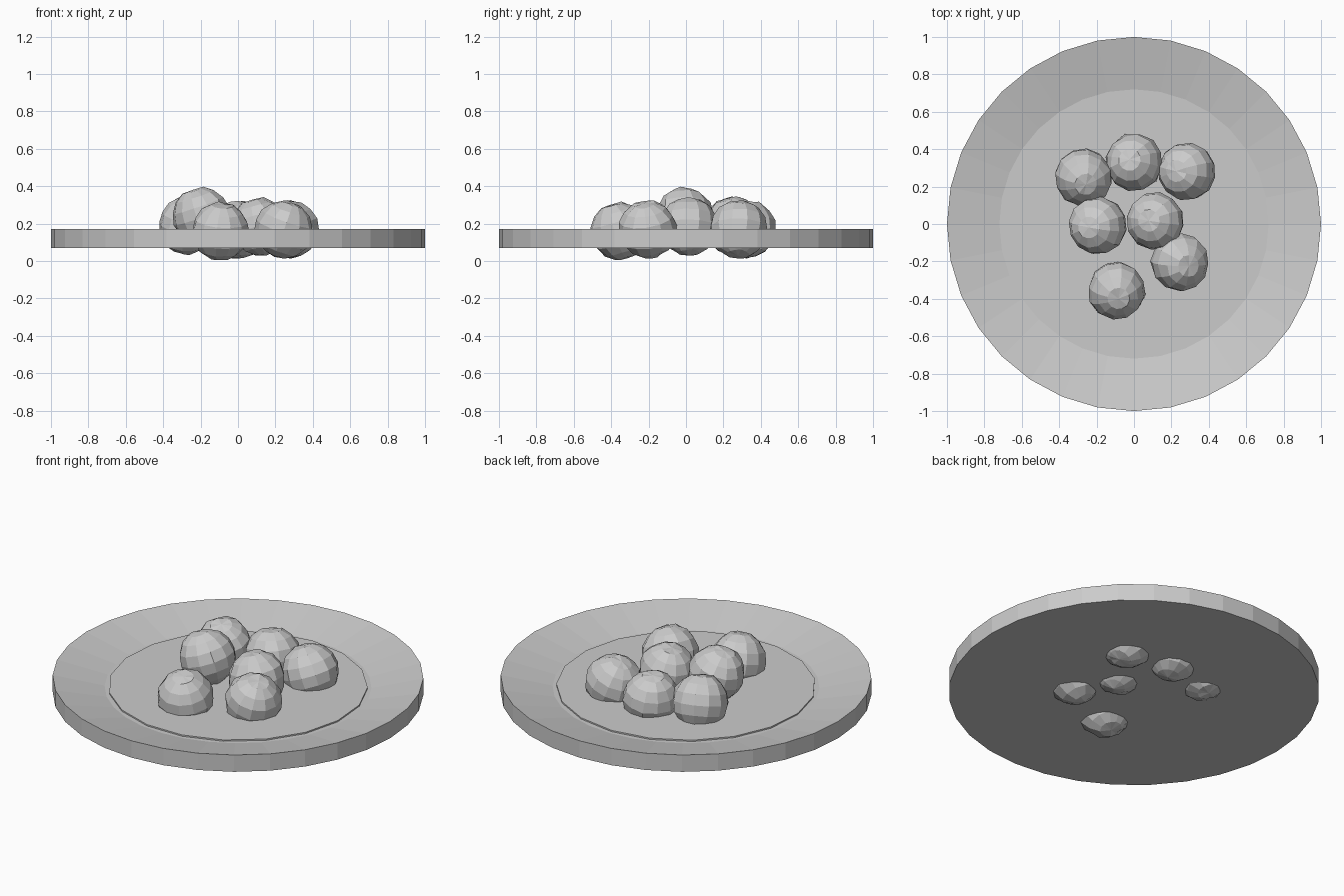
import bpy, bmesh, random
from math import sin, cos, pi
from mathutils import Vector, Euler

if "Cube" in bpy.data.objects:
    bpy.data.objects.remove(bpy.data.objects["Cube"])

random.seed(4)


def finish(bm, name):
    bmesh.ops.recalc_face_normals(bm, faces=bm.faces)
    mesh = bpy.data.meshes.new(name)
    bm.to_mesh(mesh)
    bm.free()
    obj = bpy.data.objects.new(name, mesh)
    bpy.context.collection.objects.link(obj)
    return obj


def turned(name, profile, sides):
    """Closed solid from (radius, z) rings, first and last ring capped."""
    bm = bmesh.new()
    rings = [[bm.verts.new((r * sin(2 * pi * i / sides), r * cos(2 * pi * i / sides), z))
              for i in range(sides)] for r, z in profile]
    for a, b in zip(rings, rings[1:]):
        for i in range(sides):
            j = (i + 1) % sides
            bm.faces.new((a[i], a[j], b[j], b[i]))
    bm.faces.new(rings[0])
    bm.faces.new(rings[-1])
    return finish(bm, name)


def ball(name, centre, tilt):
    """Lumpy low-poly sphere with a small dimple at the pole."""
    bm = bmesh.new()
    bmesh.ops.create_uvsphere(bm, u_segments=12, v_segments=8, radius=0.156)
    rot = Euler(tilt).to_matrix()
    for v in bm.verts:
        k = random.uniform(0.965, 1.025)
        if v.co.z > 0.155:
            k = 0.95
        v.co = rot @ (v.co * k) + Vector(centre)
    return finish(bm, name)


# Plate with sloping rim
turned("plate", [(1.0, 0.07), (1.0, 0.17), (0.72, 0.11)], 32)

# Thin raised disc in the middle of the plate
turned("plate_centre", [(0.70, 0.10), (0.70, 0.118)], 19)

# Balls resting on the plate
centres = [(-0.27, 0.25, 0.19), (0.0, 0.33, 0.17), (0.28, 0.28, 0.17),
           (-0.195, -0.01, 0.24), (0.115, 0.015, 0.185),
           (0.245, -0.205, 0.17), (-0.093, -0.358, 0.16)]
for n, c in enumerate(centres, 1):
    tilt = (random.uniform(-0.3, 0.3), random.uniform(-0.3, 0.3), random.uniform(0, 2 * pi))
    ball(f"ball_{n}", c, tilt)
